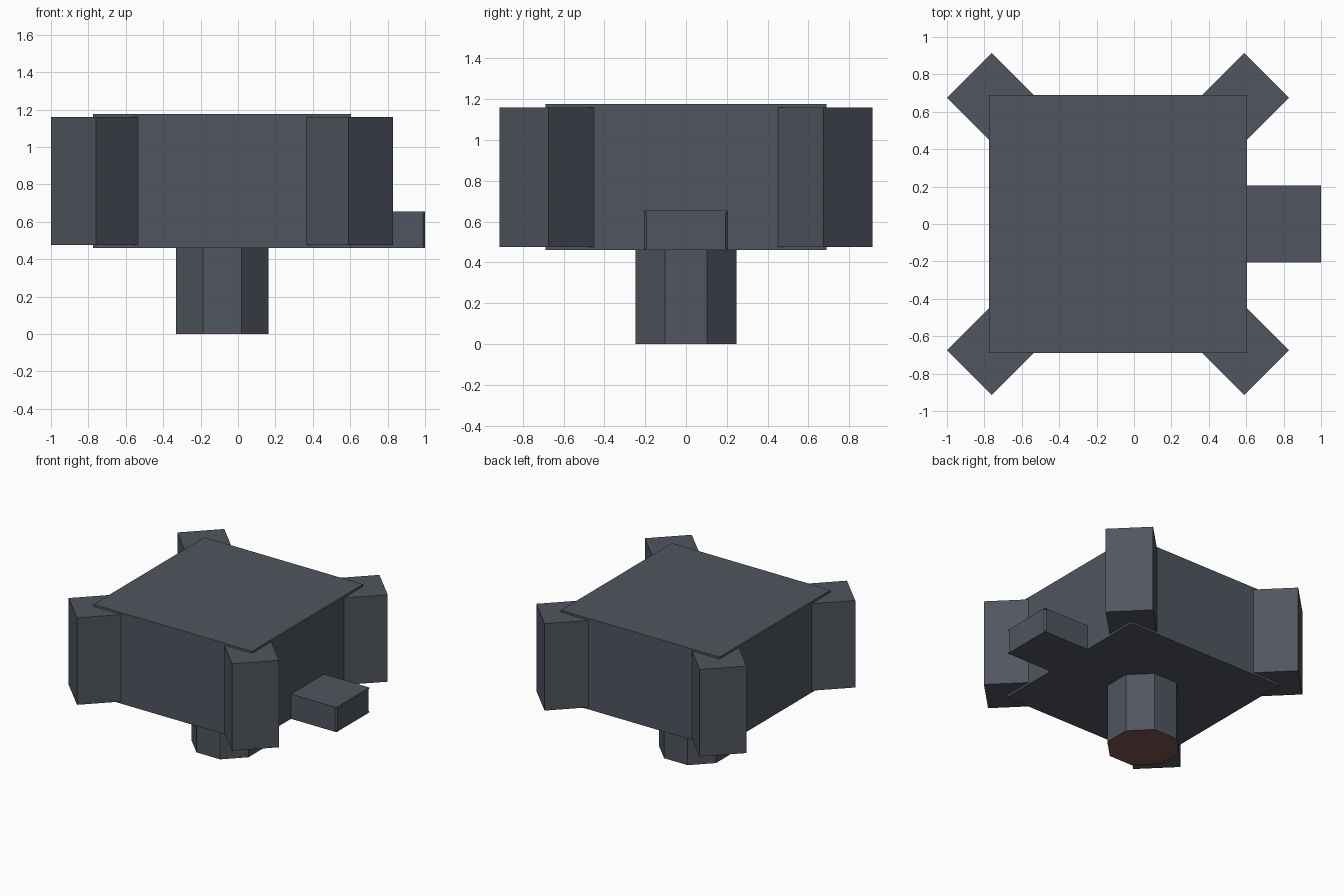
import bpy, math

if "Cube" in bpy.data.objects:
    bpy.data.objects.remove(bpy.data.objects["Cube"])

CX = -0.085  # centre of the body in x


def material(name, color):
    m = bpy.data.materials.new(name)
    m.diffuse_color = (*color, 1)
    m.use_nodes = True
    m.node_tree.nodes["Principled BSDF"].inputs["Base Color"].default_value = m.diffuse_color
    return m


SLATE = material("slate_grey", (0.080, 0.092, 0.115))
RUST = material("dull_red", (0.185, 0.092, 0.085))


def prism(name, points, z0, z1, mat):
    """Vertical prism from a counter-clockwise outline."""
    n = len(points)
    verts = [(x, y, z) for z in (z0, z1) for x, y in points]
    faces = [tuple(reversed(range(n))), tuple(range(n, 2 * n))]
    faces += [(i, (i + 1) % n, n + (i + 1) % n, n + i) for i in range(n)]
    mesh = bpy.data.meshes.new(name)
    mesh.from_pydata(verts, [], faces)
    mesh.materials.append(mat)
    ob = bpy.data.objects.new(name, mesh)
    bpy.context.collection.objects.link(ob)
    return ob


def rect(x0, x1, y):
    return [(x0, -y), (x1, -y), (x1, y), (x0, y)]


def ngon(cx, cy, r, n, turn=0.0):
    return [(cx + r * math.cos(turn + i * math.tau / n),
             cy + r * math.sin(turn + i * math.tau / n)) for i in range(n)]


# Main square body
prism("body", rect(CX - 0.69, CX + 0.69, 0.69), 0.46, 1.176, SLATE)

# Diamond posts at the four corners
for sx, side in ((-1, "left"), (1, "right")):
    for sy, end in ((-1, "front"), (1, "back")):
        prism(f"corner_post_{end}_{side}",
              ngon(CX + sx * 0.675, sy * 0.675, 0.24, 4), 0.476, 1.16, SLATE)

# Octagonal foot with a coloured sole
foot = ngon(CX, 0, 0.2475 / math.cos(math.pi / 8), 8, math.pi / 8)
prism("foot", foot, 0.008, 0.46, SLATE)
prism("foot_sole", foot, 0.0, 0.008, RUST)

# Side block: core with nicked outer corners between two thin plates
c = 0.012
core = [(0.605, -0.205), (1 - c, -0.205), (1, -0.205 + c),
        (1, 0.205 - c), (1 - c, 0.205), (0.605, 0.205)]
prism("side_block", core, 0.468, 0.647, SLATE)
prism("side_block_base", rect(0.605, 1.0, 0.205), 0.46, 0.468, SLATE)
prism("side_block_top", rect(0.605, 1.0, 0.205), 0.647, 0.655, SLATE)
